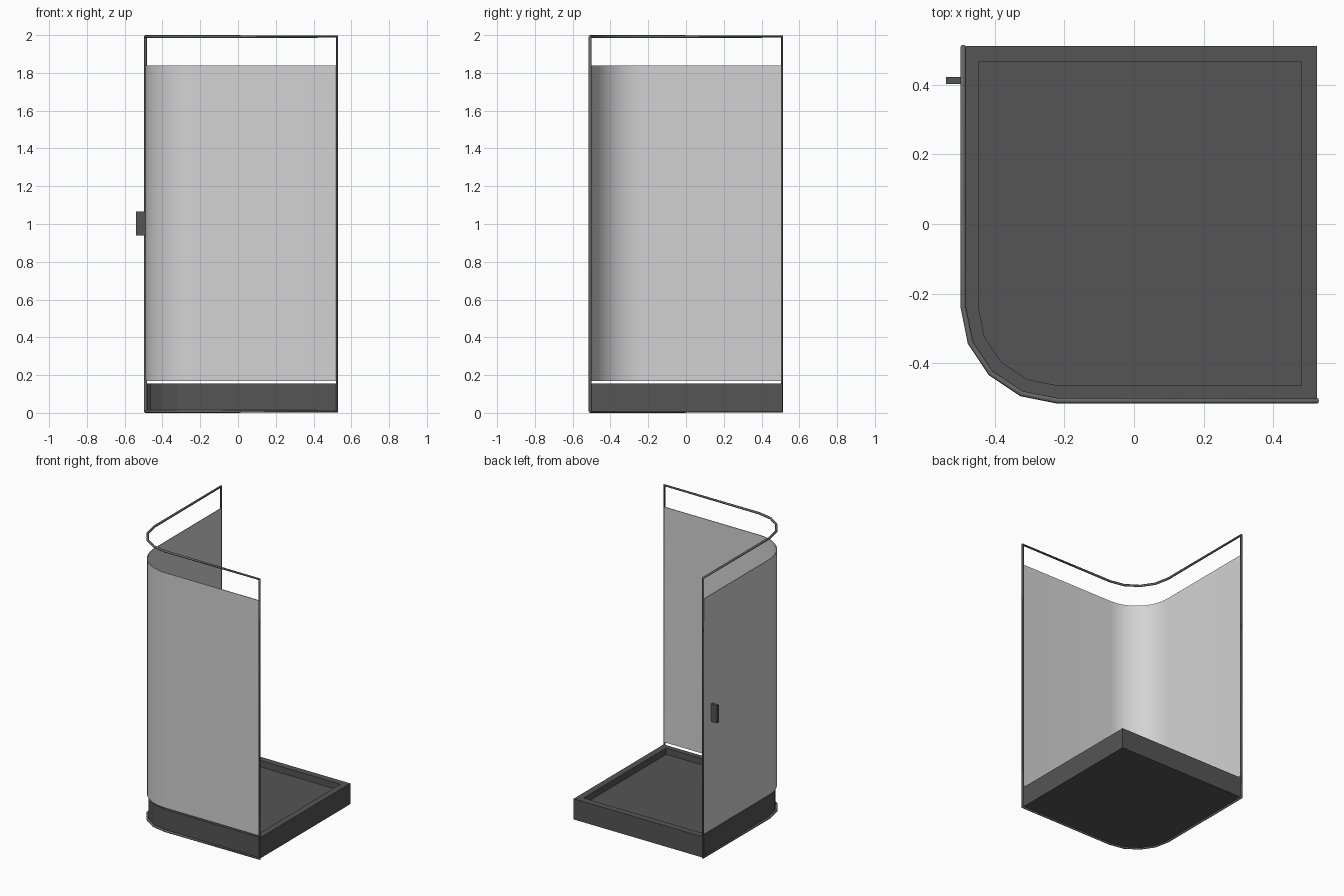
import bpy, bmesh, math

if "Cube" in bpy.data.objects:
    bpy.data.objects.remove(bpy.data.objects["Cube"])

CX, CY = -0.22, -0.237          # centre of the rounded corner


def material(name, v):
    m = bpy.data.materials.new(name)
    m.diffuse_color = (v, v, v, 1)
    m.use_nodes = True
    m.node_tree.nodes["Principled BSDF"].inputs["Base Color"].default_value = m.diffuse_color
    return m


dark = material("dark grey", 0.09)
metal = material("metal grey", 0.14)
pane = material("light grey glass", 0.65)


def l_path(r, x_end, y_end, n):
    """Left side, rounded front corner, front side."""
    pts = [(CX - r, y_end)]
    for i in range(n + 1):
        a = math.pi + math.pi / 2 * i / n
        pts.append((CX + r * math.cos(a), CY + r * math.sin(a)))
    return pts + [(x_end, CY - r)]


def finish(bm, name, mat):
    bmesh.ops.recalc_face_normals(bm, faces=bm.faces)
    me = bpy.data.meshes.new(name)
    bm.to_mesh(me)
    bm.free()
    me.materials.append(mat)
    ob = bpy.data.objects.new(name, me)
    bpy.context.collection.objects.link(ob)
    return ob


# Shower tray: outer wall, rim, basin wall, basin floor
bm = bmesh.new()
outer = l_path(0.262, 0.525, 0.51, 4) + [(0.525, 0.51)]
inner = l_path(0.226, 0.48, 0.464, 4) + [(0.48, 0.464)]
rings = [[bm.verts.new((x, y, z)) for x, y in loop]
         for loop, z in ((outer, 0.008), (outer, 0.155), (inner, 0.155), (inner, 0.11))]
for a, b in zip(rings, rings[1:]):
    for i in range(len(a)):
        j = (i + 1) % len(a)
        bm.faces.new((a[i], a[j], b[j], b[i]))
bm.faces.new(rings[0])
bm.faces.new(rings[-1])
finish(bm, "shower_tray", dark)

# Curved glass screen
bm = bmesh.new()
path = l_path(0.270, 0.522, 0.505, 12)
inside = l_path(0.265, 0.522, 0.505, 12)[::-1]
face = bm.faces.new([bm.verts.new((x, y, 0.17)) for x, y in path + inside])
ext = bmesh.ops.extrude_face_region(bm, geom=[face], use_keep_orig=True)
for v in ext["geom"]:
    if isinstance(v, bmesh.types.BMVert):
        v.co.z = 1.84
glass = finish(bm, "glass_screen", pane)
bpy.context.view_layer.objects.active = glass
glass.select_set(True)
bpy.ops.object.shade_smooth_by_angle(angle=math.radians(35))
glass.select_set(False)

# Tubular frame: lower rail, post, upper rail, post as one closed tube
R = 0.008
rail = l_path(0.27, 0.525, 0.508, 4)
loop = [(x, y, R) for x, y in rail] + [(x, y, 2 - R) for x, y in rail[::-1]]
cu = bpy.data.curves.new("frame", "CURVE")
cu.dimensions = "3D"
sp = cu.splines.new("POLY")
sp.points.add(len(loop) - 1)
for p, co in zip(sp.points, loop):
    p.co = (*co, 1)
sp.use_cyclic_u = True
cu.bevel_depth = R
cu.bevel_resolution = 2
cu.materials.append(metal)
frame = bpy.data.objects.new("frame", cu)
bpy.context.collection.objects.link(frame)
bpy.context.view_layer.objects.active = frame
frame.select_set(True)
bpy.ops.object.convert(target="MESH")
bpy.ops.object.shade_smooth_by_angle(angle=math.radians(50))

# Door handle
bm = bmesh.new()
bmesh.ops.create_cube(bm, size=1)
for v in bm.verts:
    v.co = (-0.514 + v.co.x * 0.05, 0.411 + v.co.y * 0.02, 1.0025 + v.co.z * 0.125)
finish(bm, "door_handle", dark)
